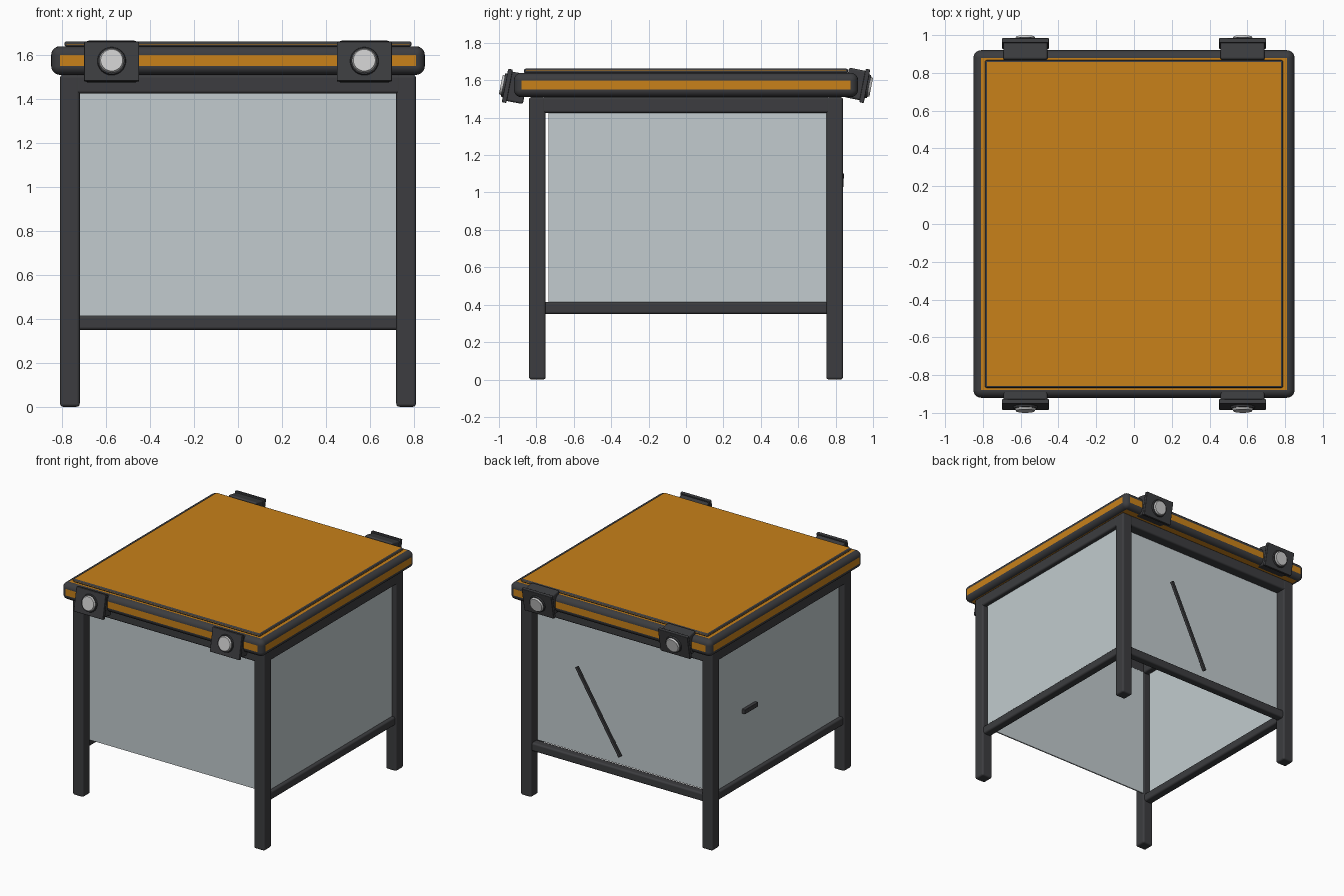
import bpy, bmesh
from math import radians, pi
from mathutils import Matrix, Vector

if "Cube" in bpy.data.objects:
    bpy.data.objects.remove(bpy.data.objects["Cube"])


def material(name, rgb):
    m = bpy.data.materials.new(name)
    m.diffuse_color = (*rgb, 1)
    m.use_nodes = True
    m.node_tree.nodes["Principled BSDF"].inputs["Base Color"].default_value = m.diffuse_color
    return m


DARK = material("dark_frame", (0.045, 0.046, 0.05))
ORANGE = material("orange_paint", (0.58, 0.22, 0.01))
GLASS = material("pale_glass", (0.54, 0.60, 0.62))
LENS = material("lens", (0.55, 0.55, 0.55))


def finish(name, bm, mats, bevel=0, segments=3, world=Matrix()):
    me = bpy.data.meshes.new(name)
    bm.to_mesh(me)
    bm.free()
    ob = bpy.data.objects.new(name, me)
    bpy.context.collection.objects.link(ob)
    for m in mats:
        me.materials.append(m)
    ob.matrix_world = world
    bpy.ops.object.select_all(action='DESELECT')
    ob.select_set(True)
    bpy.context.view_layer.objects.active = ob
    if bevel:
        bpy.ops.object.shade_smooth()
        mod = ob.modifiers.new("bevel", 'BEVEL')
        mod.width = bevel
        mod.segments = segments
        mod.harden_normals = True
        mod.material = len(mats) - 1   # last material colours the rounded edges
    else:
        bpy.ops.object.shade_smooth_by_angle(angle=radians(35))
    return ob


def box(name, lo, hi, mats, bevel=0, segments=3, world=Matrix()):
    lo, hi = Vector(lo), Vector(hi)
    bm = bmesh.new()
    bmesh.ops.create_cube(bm, size=1, matrix=Matrix.Translation((lo + hi) / 2)
                          @ Matrix.Diagonal((*(hi - lo), 1)))
    return finish(name, bm, mats, bevel, segments, world)


def disc(name, r1, r2, y0, y1, mats, world):
    # round part whose axis points along local -y
    bm = bmesh.new()
    bmesh.ops.create_cone(bm, cap_ends=True, segments=32, radius1=r1, radius2=r2, depth=y0 - y1,
                          matrix=Matrix.Translation((0, (y0 + y1) / 2, 0)) @ Matrix.Rotation(pi / 2, 4, 'X'))
    return finish(name, bm, mats, world=world)


def span(s, a, b):
    return min(s * a, s * b), max(s * a, s * b)


# Posts
for sx, side in ((-1, "left"), (1, "right")):
    x0, x1 = span(sx, 0.72, 0.81)
    for sy, end in ((-1, "front"), (1, "back")):
        y0, y1 = span(sy, 0.75, 0.84)
        box(f"{end}_{side}_post", (x0, y0, 0), (x1, y1, 1.51), [DARK], 0.014)
    # Side beams, rails and glass
    box(f"{side}_top_beam", (x0, -0.77, 1.425), (x1, 0.77, 1.51), [DARK], 0.014)
    r0, r1 = span(sx, 0.732, 0.8)
    box(f"{side}_lower_rail", (r0, -0.77, 0.35), (r1, 0.77, 0.415), [DARK], 0.014)
    g0, g1 = span(sx, 0.765, 0.775)
    box(f"{side}_glass", (g0, -0.735, 0.41), (g1, 0.75, 1.43), [GLASS])

# Front and back beams, rail and glass
for sy, end in ((-1, "front"), (1, "back")):
    y0, y1 = span(sy, 0.75, 0.84)
    box(f"{end}_top_beam", (-0.74, y0, 1.425), (0.74, y1, 1.51), [DARK], 0.014)
    g0, g1 = span(sy, 0.752, 0.762)
    box(f"{end}_glass", (-0.722, g0, 0.412), (0.722, g1, 1.43), [GLASS])
box("back_lower_rail", (-0.74, 0.762, 0.35), (0.74, 0.828, 0.415), [DARK], 0.014)

# Roof: orange flats with dark rounded edges, plus the raised top panel
box("roof", (-0.85, -0.92, 1.51), (0.85, 0.92, 1.64), [ORANGE, DARK], 0.04, 5)
box("roof_panel", (-0.79, -0.867, 1.638), (0.79, 0.867, 1.662), [ORANGE, DARK], 0.0105, 3)

# Rear wiper
top, low = Vector((0.338, 0.833, 1.10)), Vector((-0.003, 0.797, 0.49))
d = top - low
box("rear_wiper", (-0.011, -0.011, -d.length / 2), (0.011, 0.011, d.length / 2), [DARK], 0.003, 2,
    Matrix.Translation((top + low) / 2) @ d.to_track_quat('Z', 'Y').to_matrix().to_4x4())

# Door handle on the left glass
box("door_handle", (-0.80, 0.27, 0.885), (-0.77, 0.43, 0.92), [DARK], 0.005, 2)

# Lamps: front pair tilts up, back pair tilts down
for end, y, turn, tilt in (("front", -0.955, 0, -11), ("back", 0.955, pi, 11)):
    for x, side in ((-0.575, "left"), (0.575, "right")):
        w = (Matrix.Translation((x, y, 1.57)) @ Matrix.Rotation(turn, 4, 'Z')
             @ Matrix.Rotation(radians(tilt), 4, 'X'))
        n = f"{end}_{side}_lamp"
        box(n + "_body", (-0.117, 0, -0.08), (0.117, 0.1, 0.08), [DARK], 0.012, 3, w)
        box(n + "_plate", (-0.125, -0.013, -0.091), (0.125, 0.012, 0.091), [DARK], 0.005, 2, w)
        disc(n + "_ring", 0.066, 0.062, -0.01, -0.024, [DARK], w)
        disc(n + "_lens", 0.058, 0.05, -0.02, -0.036, [LENS], w)
